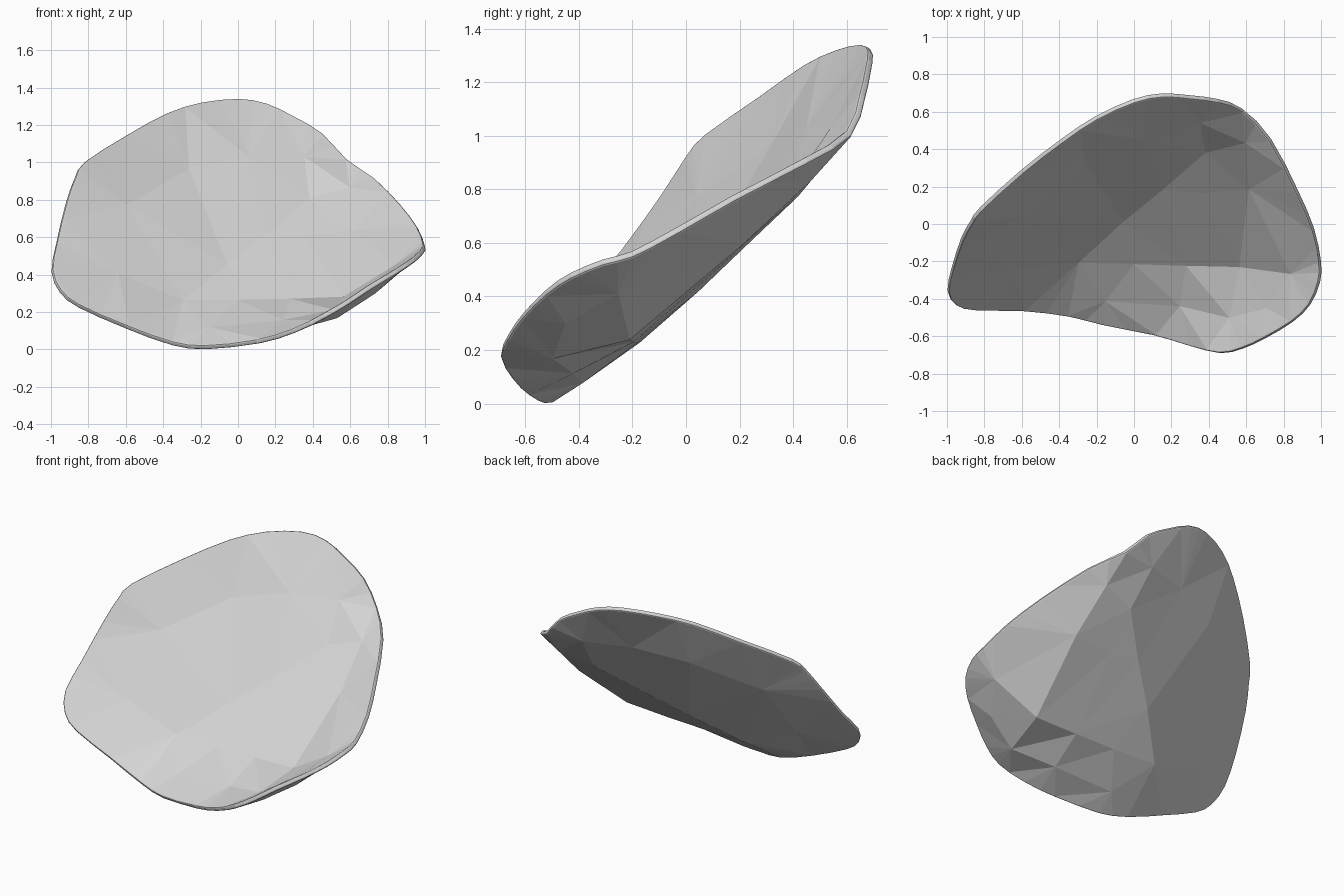
import bpy
from mathutils import Vector
from mathutils.geometry import delaunay_2d_cdt

if "Cube" in bpy.data.objects:
    bpy.data.objects.remove(bpy.data.objects["Cube"])

# Curled rim of the shell, clockwise from the top
rim = [(0, .66, 1.335), (.15, .69, 1.31), (.3, .68, 1.24), (.45, .66, 1.15), (.58, .61, 1.01),
       (.73, .45, .91), (.87, .18, .77), (.96, -.03, .65), (.995, -.2, .56), (.99, -.31, .53),
       (.94, -.43, .48), (.85, -.52, .42), (.7, -.61, .33), (.58, -.665, .25), (.46, -.69, .18),
       (.3, -.65, .1), (.1, -.59, .04), (-.17, -.535, .01), (-.35, -.49, .03), (-.6, -.46, .12),
       (-.85, -.455, .23), (-.95, -.43, .31), (-.995, -.36, .42), (-.97, -.23, .57), (-.92, -.08, .78),
       (-.87, .01, .92), (-.82, .08, 1.0), (-.6, .28, 1.14), (-.38, .45, 1.26), (-.2, .57, 1.315)]

# Hollow of the shell: the three deep points, then the folds between them
hollow = [(.57, -.22, .26), (-.3, -.19, .245), (-.27, .34, .955),
          (0, -.2, .245), (.28, -.21, .25),
          (-.06, .03, .437), (.15, .2, .6), (.38, .4, .79), (.35, .18, .592),
          (.62, .2, .615), (.6, .45, .85),
          (.85, -.26, .43), (.72, -.45, .32), (.52, -.5, .19), (.25, -.43, .135), (-.15, -.4, .097),
          (.35, .56, 1.015), (.05, .47, 1.02), (-.65, -.22, .395), (-.6, .06, .76)]


def rounded(loop):
    """Insert a smooth midpoint between neighbouring rim points."""
    pts, n = [Vector(p) for p in loop], len(loop)
    result = []
    for i in range(n):
        a, b, c, d = (pts[(i + k) % n] for k in (-1, 0, 1, 2))
        result += [b, (b + c) * .5625 - (a + d) * .0625]
    return result


edge = rounded(rim)
points = edge + [Vector(p) for p in hollow]

# Triangulate over the sloping plane the shell lies along
flat = [Vector((p.x, (p.y + p.z) * .7071)) for p in points]
out, _, faces, orig, _, _ = delaunay_2d_cdt(flat, [], [list(range(len(edge)))], 1, 1e-5)
verts = [points[o[0]] for o in orig]

mesh = bpy.data.meshes.new("shell")
mesh.from_pydata(verts, [], [list(f) for f in faces])
mesh.update()
shell = bpy.data.objects.new("shell", mesh)
bpy.context.collection.objects.link(shell)

# Wall: thinner at the rim than in the hollow
group = shell.vertex_groups.new(name="hollow")
group.add([i for i, o in enumerate(orig) if o[0] >= len(edge)], 1, 'REPLACE')
wall = shell.modifiers.new("wall", 'SOLIDIFY')
wall.thickness = .05
wall.offset = 0
wall.vertex_group = "hollow"
wall.thickness_vertex_group = .55

# Softened lip
lip = shell.modifiers.new("lip", 'BEVEL')
lip.width = .008
lip.segments = 2
lip.limit_method = 'ANGLE'
lip.angle_limit = 1.0

# Pale grey finish
grey = bpy.data.materials.new("pale_grey")
grey.diffuse_color = (.66, .66, .66, 1)
grey.use_nodes = True
grey.node_tree.nodes["Principled BSDF"].inputs["Base Color"].default_value = grey.diffuse_color
mesh.materials.append(grey)
